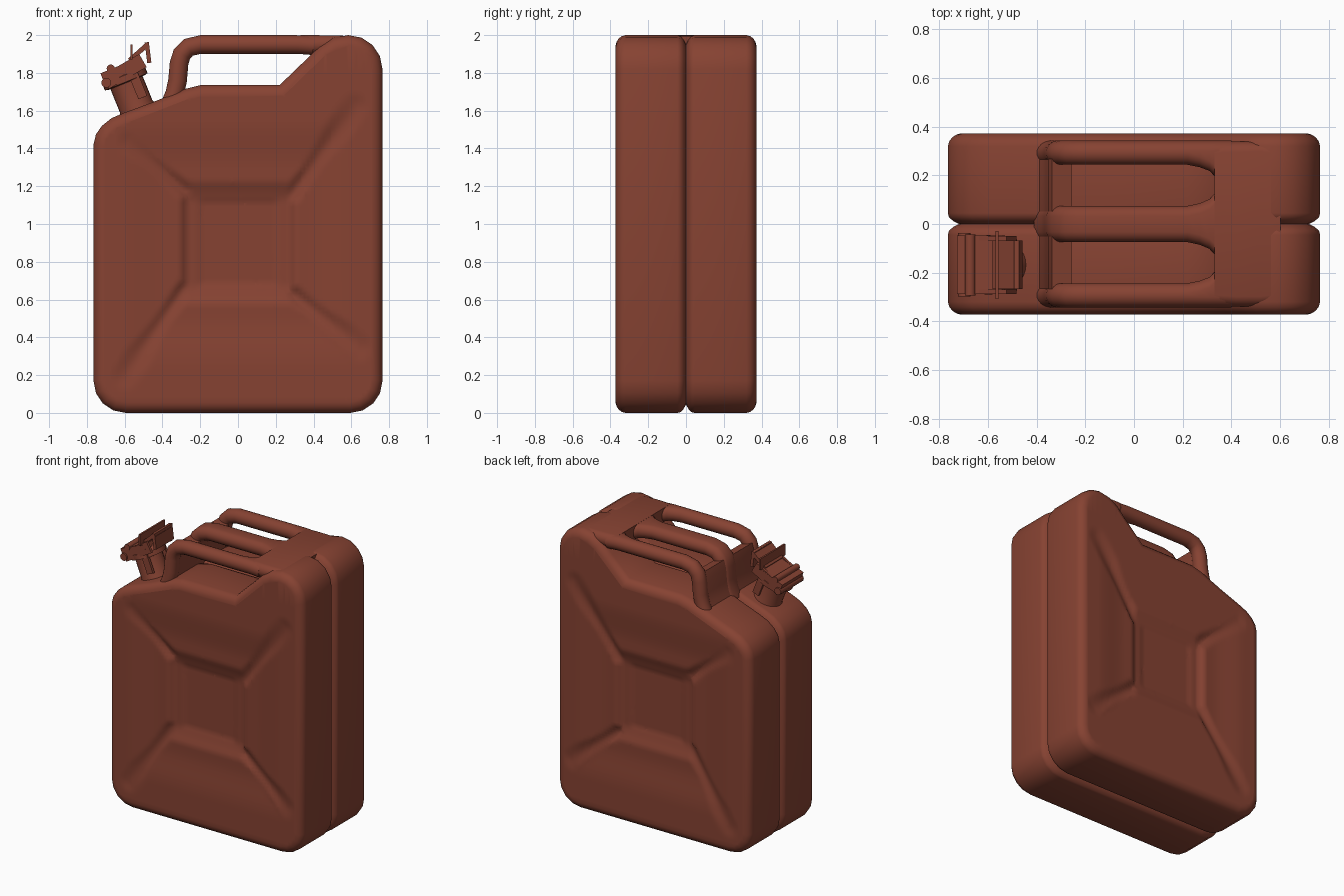
import bpy, bmesh, math
from mathutils import Vector, Matrix

if "Cube" in bpy.data.objects:
    bpy.data.objects.remove(bpy.data.objects["Cube"])

red = bpy.data.materials.new("rust_red")
red.diffuse_color = (0.24, 0.055, 0.032, 1)
red.use_nodes = True
red.node_tree.nodes["Principled BSDF"].inputs["Base Color"].default_value = red.diffuse_color


def finish(bm, name, angle=35):
    bmesh.ops.recalc_face_normals(bm, faces=bm.faces)
    me = bpy.data.meshes.new(name)
    bm.to_mesh(me)
    bm.free()
    for p in me.polygons:
        p.use_smooth = True
    me.set_sharp_from_angle(angle=math.radians(angle))
    me.materials.append(red)
    ob = bpy.data.objects.new(name, me)
    bpy.context.collection.objects.link(ob)
    return ob


def skin(bm, rings):
    """Bridge consecutive rings and cap both ends; returns the caps."""
    vs = [[bm.verts.new(p) for p in r] for r in rings]
    n = len(vs[0])
    for a, b in zip(vs, vs[1:]):
        for i in range(n):
            bm.faces.new((a[i], a[(i + 1) % n], b[(i + 1) % n], b[i]))
    return [bm.faces.new(vs[0]), bm.faces.new(vs[-1])]


def arc(cx, cz, r, a0, a1, n=4):
    return [(cx + r * math.cos(math.radians(a0 + (a1 - a0) * i / n)),
             cz + r * math.sin(math.radians(a0 + (a1 - a0) * i / n))) for i in range(n + 1)]


def inset(pts, d):
    out = []
    for i, p in enumerate(pts):
        p, a, b = Vector(p), Vector(pts[i - 1]), Vector(pts[(i + 1) % len(pts)])
        e, f = (p - a).normalized(), (b - p).normalized()
        n1, n2 = Vector((-e.y, e.x)), Vector((-f.y, f.x))
        out.append(p + (n1 + n2) * d / (1 + n1.dot(n2)))
    return out


def ss(t):
    t = min(1, max(0, t))
    return t * t * (3 - 2 * t)


# pressed cross pattern: grooves run from the centre panel to the corners
GROOVES = [((-.27, 1.17), (-.57, 1.43)), ((.28, 1.15), (.62, 1.62)),
           ((.29, .63), (.64, .35)), ((-.28, .66), (-.6, .2))]


def depth(x, z):
    # panels above and below slope gently inward, side panels stay flatter
    side = 1 - ss((abs(x) - .265) / .06)
    ends = 1 - ss((abs(z - .9) - .21) / .2)
    g = .05 * side * ends
    r = max(abs(x) / .62, abs(z - .9) / .65)
    g = max(g, .02 * ss((1 - r) / .4))
    for a, b in GROOVES:
        a, b, p = Vector(a), Vector(b), Vector((x, z))
        t = min(1, max(0, (p - a).dot(b - a) / (b - a).length_squared))
        w = (p - a.lerp(b, t)).length
        g = max(g, .048 * (1 - .8 * t) * (1 - ss(w / .085)))
    return g + .007 * (1 - ss((max(abs(x) - .2, abs(z - .9) - .22) + .01) / .03))


# body: outline lofted through its depth with a seam groove in the middle
outline = (arc(-.595, .175, .17, 180, 270) + arc(.595, .175, .17, 270, 360)
           + arc(.585, 1.82, .18, 0, 90)
           + [(.5, 1.985), (.43, 1.94), (.36, 1.87), (.22, 1.735), (-.2, 1.735), (-.28, 1.715),
              (-.45, 1.645), (-.6, 1.59), (-.67, 1.56), (-.72, 1.52), (-.752, 1.475), (-.765, 1.42)])
half = [(.0, .045), (.012, .022), (.028, .004), (.045, 0), (.32, 0),
        (.342, .006), (.358, .02), (.368, .036), (.373, .055)]
profile = [(-y, d) for y, d in half[:0:-1]] + half
bm = bmesh.new()
caps = skin(bm, [[(p[0], y, p[1]) for p in inset(outline, d)] for y, d in profile])
faces = bmesh.ops.triangulate(bm, faces=caps)["faces"]
geom = list({e for f in faces for e in list(f.verts) + list(f.edges)}) + faces
for axis, lo, hi, step in ((0, -.69, .69, .02), (2, .09, 1.8, .02)):
    for i in range(int((hi - lo) / step) + 1):
        co, no = Vector((0, 0, 0)), Vector((0, 0, 0))
        co[axis], no[axis] = lo + i * step + .0013, 1
        geom = bmesh.ops.bisect_plane(bm, geom=geom, plane_co=co, plane_no=no, dist=1e-5)["geom"]
for v in bm.verts:
    if abs(v.co.y) > .3725:
        v.co.y -= math.copysign(depth(v.co.x, v.co.z), v.co.y)
    v.co.z = max(0, v.co.z - .005 * (v.co.z < .3))
finish(bm, "can_body", 75)


# handles: rounded sections swept along a path of (x, z, y centre, half width)
def sweep(name, path, th=.05, n=20):
    rings = []
    for i, (x, z, yc, w) in enumerate(path):
        a, b = path[max(0, i - 1)], path[min(len(path) - 1, i + 1)]
        t = Vector((b[0] - a[0], b[1] - a[1])).normalized()
        r = min(th, w)
        ring = []
        for k in range(n):
            ang = 2 * math.pi * (k + .5) / n
            s = r * math.sin(ang)
            y = r * math.cos(ang) + math.copysign(w - r, math.cos(ang))
            ring.append((x - t.y * s, yc + y, z + t.x * s))
        rings.append(ring)
    bm = bmesh.new()
    skin(bm, rings)
    return finish(bm, name, 50)


leg = [(-.365, 1.62), (-.335, 1.69), (-.32, 1.76), (-.312, 1.85), (-.297, 1.9),
       (-.262, 1.935), (-.2, 1.95)]
for name, y, w, y2, w2 in (("middle_handle", 0, .075, 0, .13),
                           ("front_handle", -.293, .05, -.268, .075),
                           ("back_handle", .293, .05, .268, .075)):
    bar = [(x, z, y, w) for x, z in leg] + [(.22, 1.95, y, w)]
    bar += [(.27, 1.95, y * .8 + y2 * .2, w * .8 + w2 * .2), (.31, 1.95, (y + y2) / 2, (w + w2) / 2),
            (.335, 1.949, y2, w2), (.4, 1.944, y2, w2)]
    sweep(name, bar)
sweep("handle_leg_plate", [(x, z, 0, .335) for x, z in leg[:5]], .042)
sweep("handle_end_plate", [(.33, 1.95, 0, .335), (.42, 1.95, 0, .34), (.52, 1.949, 0, .34),
                           (.6, 1.945, 0, .33)], .05)

# spout and cap, built in a tilted frame: u across, v along y, w along the neck
FRAME = Matrix.Translation((-.53, -.168, 1.6)) @ Matrix.Rotation(math.radians(-22), 4, 'Y')


def turned(name, prof, n=28):
    bm = bmesh.new()
    skin(bm, [[FRAME @ Vector((r * math.cos(2 * math.pi * k / n), r * math.sin(2 * math.pi * k / n), w))
               for k in range(n)] for r, w in prof])
    finish(bm, name)


def block(name, c, size, tilt=0):
    bm = bmesh.new()
    bmesh.ops.create_cube(bm, size=1)
    m = FRAME @ Matrix.Translation(c) @ Matrix.Rotation(math.radians(tilt), 4, 'Y')
    bmesh.ops.transform(bm, verts=bm.verts, matrix=m @ Matrix.Diagonal((*size, 1)))
    finish(bm, name)


def rod(name, c, r, length):
    bm = bmesh.new()
    bmesh.ops.create_cone(bm, cap_ends=True, segments=12, radius1=r, radius2=r, depth=length)
    m = FRAME @ Matrix.Translation(c) @ Matrix.Rotation(math.pi / 2, 4, 'X')
    bmesh.ops.transform(bm, verts=bm.verts, matrix=m)
    finish(bm, name)


turned("spout_neck", [(.1, -.04), (.098, .01), (.092, .025), (.092, .19)])
turned("spout_cap", [(.1, .16), (.122, .165), (.122, .2), (.105, .22), (.09, .245), (.06, .255)])
block("cap_strap", (-.01, 0, .24), (.2, .24, .035))
block("cap_lever", (.12, 0, .285), (.13, .2, .025), -20)
block("lever_tab", (.165, 0, .265), (.022, .2, .11), 15)
for s in (-1, 1):
    block("clamp_arm", (.01, s * .11, .22), (.23, .018, .08), -8)
    block("neck_lug", (.05, s * .095, .12), (.05, .02, .13))
rod("hinge_rod", (-.1, 0, .2), .026, .26)
rod("clamp_rod", (-.05, 0, .26), .022, .25)
block("lever_stop", (.085, 0, .3), (.012, .28, .08), 22)
